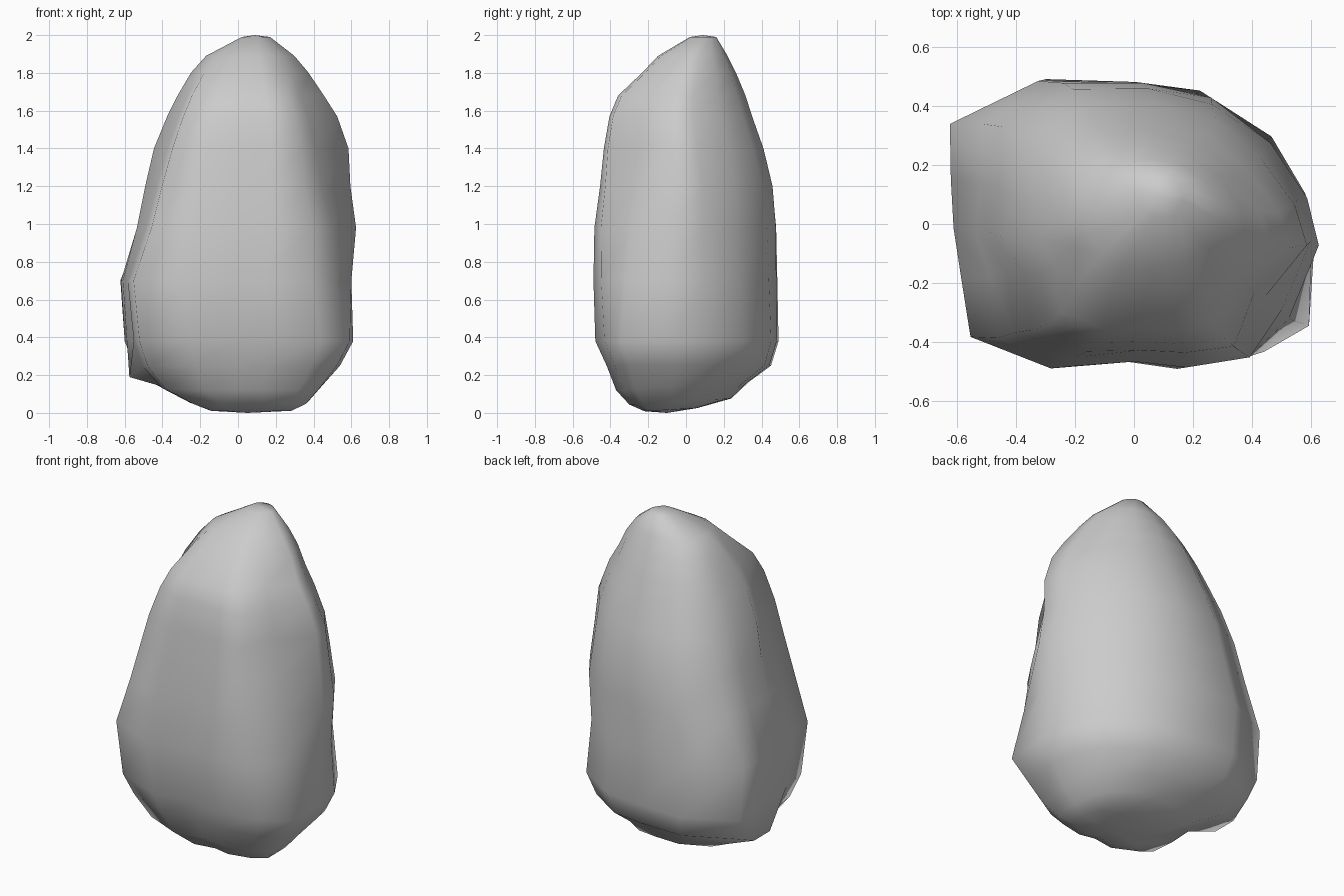
import bpy, bmesh
from mathutils import Vector

if "Cube" in bpy.data.objects:
    bpy.data.objects.remove(bpy.data.objects["Cube"])

# Plan outlines (scaled to -1..1), counter-clockwise from the front centre
LOW = [(0.0, -.93), (.3, -1), (.72, -.9), (.97, -.72), (1, -.15), (.95, .2), (.76, .6), (.36, .92),
       (0, .98), (-.5, 1), (-1, .69), (-.98, .35), (-.92, 0), (-.92, -.38), (-.87, -.76), (-.4, -1)]
HIGH = [(-.1, -.98), (.2, -1), (.52, -.95), (.66, -.5), (1, -.14), (.92, .18), (.7, .55), (.4, .87),
        (0, 1), (-.45, .99), (-.88, .72), (-.91, .25), (-1, -.08), (-.86, -.36), (-.81, -.82), (-.45, -.99)]

# Height and x / y extents of each layer
RINGS = [(.01, -.17, .29, -.22, .06), (.05, -.28, .37, -.30, .24), (.13, -.44, .44, -.37, .33),
         (.25, -.55, .54, -.42, .45), (.38, -.60, .61, -.48, .49), (.70, -.645, .60, -.49, .485),
         (.98, -.555, .625, -.485, .48), (1.2, -.50, .595, -.455, .46), (1.4, -.445, .585, -.435, .41),
         (1.57, -.375, .525, -.405, .35), (1.68, -.32, .455, -.36, .315), (1.8, -.25, .375, -.235, .265),
         (1.89, -.17, .30, -.15, .22), (1.99, .02, .17, .02, .16)]


def blend(z, a, b):
    return max(0, min(1, (z - a) / (b - a)))


# Rock body: loft the layers, changing from the blocky base to the rounded peak
bm = bmesh.new()
rings = []
for i, (z, x0, x1, y0, y1) in enumerate(RINGS):
    ring = []
    for k, (lo, hi) in enumerate(zip(LOW, HIGH)):
        p = Vector(lo).lerp(Vector(hi), blend(z, .4, 1.4))
        p = p.lerp(p.normalized(), .6 * blend(z, 1.65, 1.9))
        x = (x0 + x1) / 2 + p.x * (x1 - x0) / 2
        y = (y0 + y1) / 2 + p.y * (y1 - y0) / 2
        dz = .06 * (y + .2) if i < 3 else 0        # underside tilts up to the back
        if i == 3 and k in (11, 12):               # small lip low on the left
            x, dz = -.575, -.06
        ring.append(bm.verts.new((x, y, z + dz)))
    rings.append(ring)

n = len(LOW)
for a, b in zip(rings, rings[1:]):
    for k in range(n):
        bm.faces.new((a[k], a[(k + 1) % n], b[(k + 1) % n], b[k]))

# Close the underside and the peak
bottom = bm.verts.new((.05, -.1, 0))
top = bm.verts.new((.09, .09, 2))
for k in range(n):
    bm.faces.new((rings[0][(k + 1) % n], rings[0][k], bottom))
    bm.faces.new((rings[-1][k], rings[-1][(k + 1) % n], top))
bmesh.ops.recalc_face_normals(bm, faces=bm.faces)

mesh = bpy.data.meshes.new("rock")
bm.to_mesh(mesh)
bm.free()
rock = bpy.data.objects.new("rock", mesh)
bpy.context.collection.objects.link(rock)
for f in mesh.polygons:
    f.use_smooth = True
